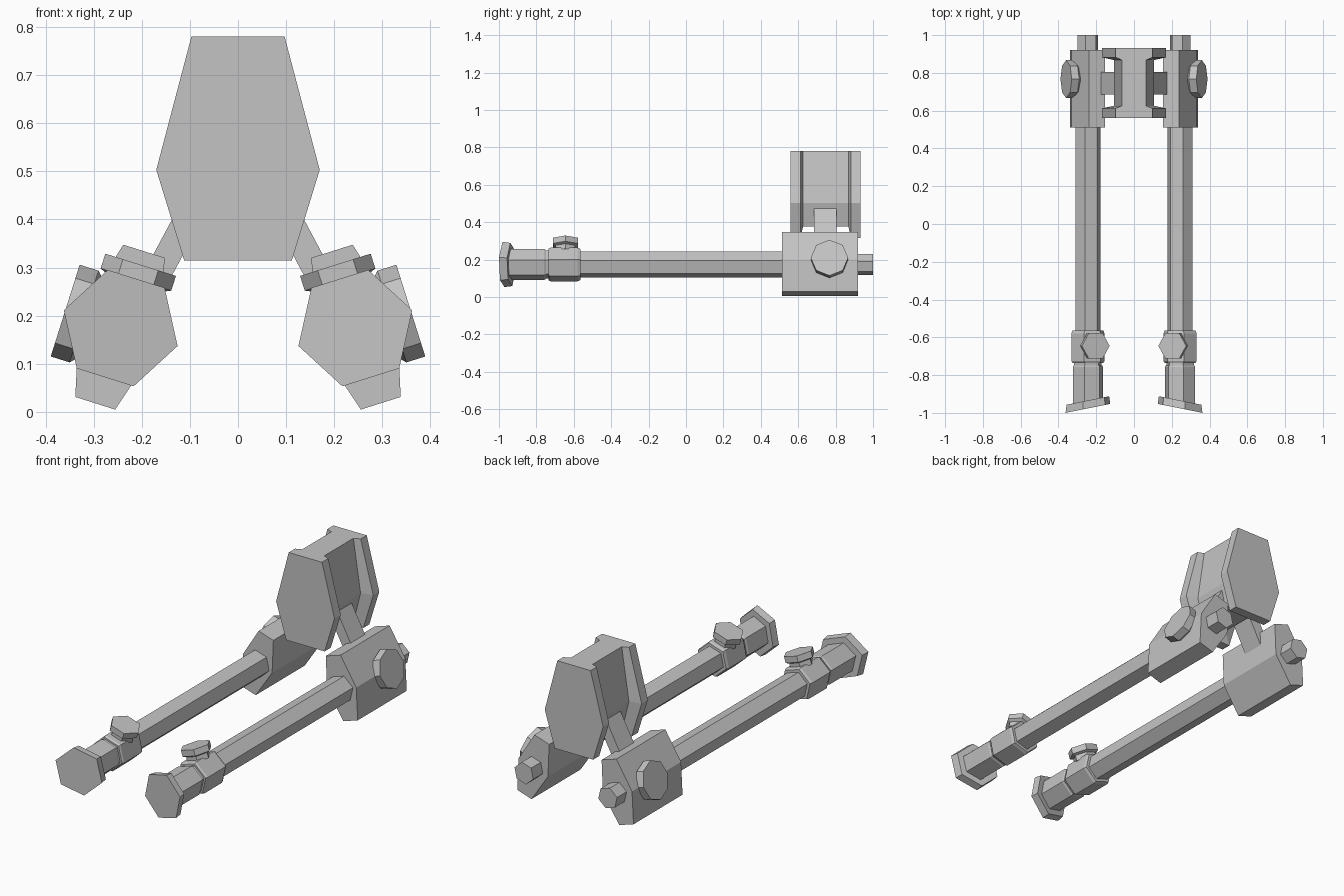
import bpy, bmesh, math
from mathutils import Vector

cube = bpy.data.objects.get("Cube")
if cube:
    bpy.data.objects.remove(cube, do_unlink=True)

grey = bpy.data.materials.new("plain grey")
grey.use_nodes = True
GREY = (0.55, 0.55, 0.55, 1)
grey.diffuse_color = GREY
grey.node_tree.nodes["Principled BSDF"].inputs["Base Color"].default_value = GREY

# Axis of one barrel unit, rolled outwards around y
CX, CZ, ROLL = 0.244, 0.174, math.radians(17.5)
CO, SI = math.cos(ROLL), math.sin(ROLL)


def rolled(u, y, v):
    """Point in the rolled frame: u outwards, v upwards from the barrel axis."""
    return Vector((CX + u * CO - v * SI, y, CZ + u * SI + v * CO))


def ngon(n, r, start=0.0):
    return [(r * math.cos(start + 2 * math.pi * i / n),
             r * math.sin(start + 2 * math.pi * i / n)) for i in range(n)]


def loft(name, rings, mirror=True):
    """Skin a row of equal-sized rings and cap both ends."""
    bm = bmesh.new()
    rows = [[bm.verts.new(p) for p in ring] for ring in rings]
    n = len(rows[0])
    for a, b in zip(rows, rows[1:]):
        for i in range(n):
            j = (i + 1) % n
            bm.faces.new((a[i], a[j], b[j], b[i]))
    bm.faces.new(rows[0])
    bm.faces.new(rows[-1])
    bmesh.ops.recalc_face_normals(bm, faces=bm.faces)
    me = bpy.data.meshes.new(name)
    bm.to_mesh(me)
    bm.free()
    me.materials.append(grey)
    ob = bpy.data.objects.new(name, me)
    bpy.context.collection.objects.link(ob)
    if mirror:
        ob.modifiers.new("Mirror", 'MIRROR')
    return ob


def along_y(name, sections):
    """Hexagonal rod along the barrel axis from (y, radius) pairs."""
    loft(name, [[rolled(u, y, v) for u, v in ngon(6, r)] for y, r in sections])


# Central housing: wide end plates with a narrower waist
plate = [(-.097, .78), (.097, .78), (.17, .503), (.112, .315), (-.112, .315), (-.17, .503)]
waist = [(-.064, .78), (.064, .78), (.106, .503), (.075, .378), (-.075, .378), (-.106, .503)]
loft("central_housing",
     [[Vector((x, y, z)) for x, z in prof] for y, prof in
      ((.56, plate), (.612, plate), (.626, waist), (.868, waist), (.882, plate), (.932, plate))],
     mirror=False)

# Struts from the housing to the side mounts
along, across = Vector((.47, 0, -.88)), Vector((.88, 0, .47)) * .0275
top = Vector((.073, 0, .462))
loft("mount_strut",
     [[p + across * s + Vector((0, y, 0)) for s, y in ((-1, .685), (1, .685), (1, .805), (-1, .805))]
      for p in (top, top + along * .24)])

# Side mounts
mount = [(-.043, .167), (.047, .167), (.09, 0), (.047, -.165), (-.04, -.165), (-.088, 0)]
loft("side_mount", [[rolled(u, y, v) for u, v in mount] for y in (.512, .92)])

# Octagonal side wheels on the mounts
loft("side_wheel", [[rolled(u, .767 + a, b) for a, b in ngon(8, r, math.pi / 2)]
                    for u, r in ((.05, .07), (.08, .1), (.121, .1))])

# Barrel with collar and muzzle, and the rod end behind the mount
along_y("barrel_tube", [(-.60, .07), (.55, .07)])
along_y("barrel_collar", [(-.735, .086), (-.725, .092), (-.58, .092), (-.565, .086)])
along_y("collar_groove", [(-.77, .076), (-.70, .076)])
along_y("muzzle_sleeve", [(-.95, .084), (-.758, .084), (-.748, .079)])
along_y("rear_rod", [(.88, .057), (1.0, .057)])

# Muzzle plate, turned slightly outwards
rings = []
for offset, r in ((0, .124), (.042, .118)):
    ring = [rolled(u, 0, v) for u, v in ngon(6, r)]
    for p in ring:
        p.y = -.976 + offset - .2 * (p.x - CX)
    rings.append(ring)
loft("muzzle_plate", rings)

# Hexagonal knob on top of the collar
loft("collar_knob", [[rolled(a, -.645 + b, v) for a, b in ngon(6, r)]
                     for v, r in ((.07, .06), (.098, .06), (.106, .077), (.138, .077))])
